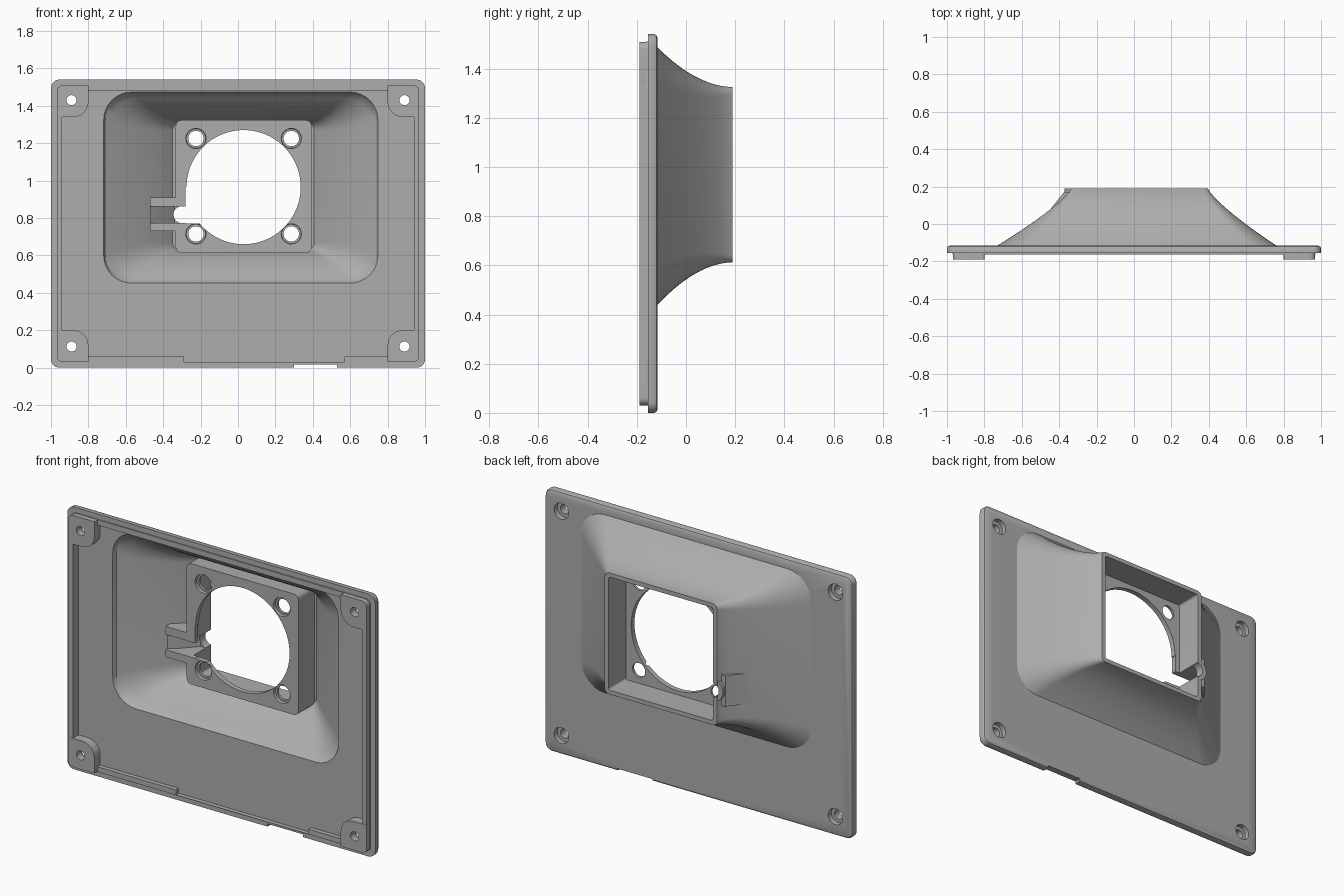
import bpy, bmesh, math
from mathutils import Vector

if "Cube" in bpy.data.objects:
    bpy.data.objects.remove(bpy.data.objects["Cube"], do_unlink=True)


def loft(name, rings):
    """Closed solid through rings that share one point count."""
    bm = bmesh.new()
    loops = [[bm.verts.new(p) for p in ring] for ring in rings]
    n = len(loops[0])
    for a, b in zip(loops, loops[1:]):
        for i in range(n):
            j = (i + 1) % n
            bm.faces.new((a[i], a[j], b[j], b[i]))
    bm.faces.new(loops[0])
    bm.faces.new(loops[-1])
    bmesh.ops.recalc_face_normals(bm, faces=bm.faces)
    mesh = bpy.data.meshes.new(name)
    bm.to_mesh(mesh)
    bm.free()
    obj = bpy.data.objects.new(name, mesh)
    bpy.context.collection.objects.link(obj)
    return obj


def rounded(x0, x1, z0, z1, radii, y, steps=8):
    """Rounded rectangle ring at depth y; radii run anticlockwise from +x +z."""
    if not isinstance(radii, (list, tuple)):
        radii = [radii] * 4
    ring = []
    corners = ((x1, z1, 1, 1), (x0, z1, -1, 1), (x0, z0, -1, -1), (x1, z0, 1, -1))
    for k, (x, z, sx, sz) in enumerate(corners):
        r = radii[k]
        for s in range(steps + 1):
            a = math.pi / 2 * (k + s / steps)
            ring.append(Vector((x - sx * r + r * math.cos(a), y,
                                z - sz * r + r * math.sin(a))))
    return ring


def block(name, x0, x1, z0, z1, y0, y1, radii=0.002):
    return loft(name, [rounded(x0, x1, z0, z1, radii, y) for y in (y0, y1)])


def rod(name, x, z, r, y0, y1, r1=None, n=40):
    rings = []
    for y, q in ((y0, r), (y1, r1 or r)):
        rings.append([(x + q * math.cos(2 * math.pi * i / n), y,
                       z + q * math.sin(2 * math.pi * i / n)) for i in range(n)])
    return loft(name, rings)


def slab(name, xy, z0, z1):
    return loft(name, [[(x, y, z) for x, y in xy] for z in (z0, z1)])


def combine(base, tool, operation):
    mod = base.modifiers.new("bool", 'BOOLEAN')
    mod.operation, mod.solver, mod.object = operation, 'EXACT', tool
    bpy.context.view_layer.objects.active = base
    bpy.ops.object.modifier_apply(modifier=mod.name)
    bpy.data.objects.remove(tool, do_unlink=True)


def add(tool):
    combine(housing, tool, 'UNION')


def cut(tool):
    combine(housing, tool, 'DIFFERENCE')


BACK = 0.19
FLOOR = -0.115


def hood_ring(y, inset):
    """Hood section: wide at the plate, flaring in to the fan box."""
    t = min(max((y - FLOOR) / (BACK - FLOOR), 0), 1)
    side, tall = (1 - t) ** 1.25, (1 - t) ** 1.9
    return rounded(-0.335 - 0.395 * side + inset, 0.395 + 0.365 * side - inset,
                   0.612 - 0.172 * tall + inset, 1.325 + 0.16 * tall - inset,
                   0.03 + 0.12 * side, y)


# Cover plate with softened back edge, shallow front lip and recessed floor
housing = loft("fan_cover_housing", [
    rounded(-1 + d, 1 - d, d, 1.54 - d, 0.045 - d, y)
    for y, d in ((-0.155, 0), (-0.130, 0), (-0.120, 0.005), (FLOOR, 0.015))])
add(block("lip", -0.97, 0.97, 0.03, 1.51, -0.162, -0.14, 0.03))
cut(block("floor_recess", -0.94, 0.94, 0.06, 1.478, -0.25, -0.136, 0.01))
cut(block("lip_gap", -0.29, 0.57, 0.031, 0.1, -0.25, -0.136))

# Flared hood shell
steps = 14
depths = [FLOOR + (BACK - FLOOR) * i / steps for i in range(steps + 1)]
add(loft("hood", [hood_ring(y, 0) for y in [-0.126] + depths]))
inner = [hood_ring(-0.2, 0.01), hood_ring(-0.14, 0.01)]
inner += [hood_ring(y, 0.02) for y in depths if y < 0.15]
cut(loft("hood_inside", inner))

# Side lips and corner pads
for sx in (-1, 1):
    xs = sorted((sx * 0.94, sx * 0.968))
    add(block("side_lip", *xs, 0.15, 1.39, -0.189, -0.13))
    for sz in (-1, 1):
        xs = sorted((sx * 0.80, sx * 0.969))
        zs = sorted((0.77 + sz * 0.57, 0.77 + sz * 0.739))
        radii = []
        for cx, cz in ((1, 1), (-1, 1), (-1, -1), (1, -1)):
            match = (cx == sx) + (cz == sz)
            radii.append((0.08, 0.003, 0.03)[match])
        add(block("corner_pad", *xs, *zs, -0.19, -0.128, radii))

# Fan box, cable channel and its bulge on the hood
add(block("fan_box", -0.333, 0.393, 0.614, 1.323, 0.0, 0.188, 0.03))
add(slab("cable_block", [(-0.47, 0.0), (-0.47, 0.05), (-0.375, 0.17),
                         (-0.3, 0.17), (-0.3, 0.001)], 0.73, 0.91))
add(rod("cable_bulge", -0.305, 0.818, 0.067, 0.002, 0.189))

# Fan cavity, air opening and cable slots
cut(block("cavity", -0.308, 0.37, 0.637, 1.30, 0.03, 0.3, 0.012))
cut(rod("air_opening", 0.03, 0.965, 0.305, -0.1, 0.1, n=96))
cut(block("slot_step", -0.28, -0.1, 0.771, 0.965, -0.1, 0.1))
cut(rod("cable_hole", -0.3, 0.818, 0.045, -0.1, 0.3))
cut(slab("cable_trough", [(-0.5, -0.1), (-0.475, 0.01), (-0.42, 0.055),
                          (-0.34, 0.14), (-0.27, 0.14), (-0.27, -0.1)],
         0.7735, 0.8625))

# Fan screw holes with countersinks
for x in (-0.225, 0.285):
    for z in (0.715, 1.225):
        cut(rod("fan_screw", x, z, 0.041, -0.1, 0.1))
        cut(rod("fan_sink", x, z, 0.057, -0.02, 0.016, 0.052))

# Plate screw holes with counterbores on the back
for x in (-0.89, 0.89):
    for z in (0.113, 1.43):
        cut(rod("plate_screw", x, z, 0.027, -0.3, 0.0))
        cut(rod("plate_bore", x, z, 0.047, -0.145, -0.05))

# Notch in the lower edge
cut(block("edge_notch", 0.30, 0.53, -0.1, 0.016, -0.3, 0.0))

# One plain grey material
grey = bpy.data.materials.new("plain_grey")
grey.use_nodes = True
colour = (0.42, 0.42, 0.42, 1)
grey.diffuse_color = colour
grey.node_tree.nodes["Principled BSDF"].inputs["Base Color"].default_value = colour
housing.data.materials.clear()
housing.data.materials.append(grey)
for p in housing.data.polygons:
    p.material_index = 0

bpy.ops.object.select_all(action='DESELECT')
housing.select_set(True)
bpy.context.view_layer.objects.active = housing
bpy.ops.object.shade_smooth_by_angle(angle=math.radians(30))
